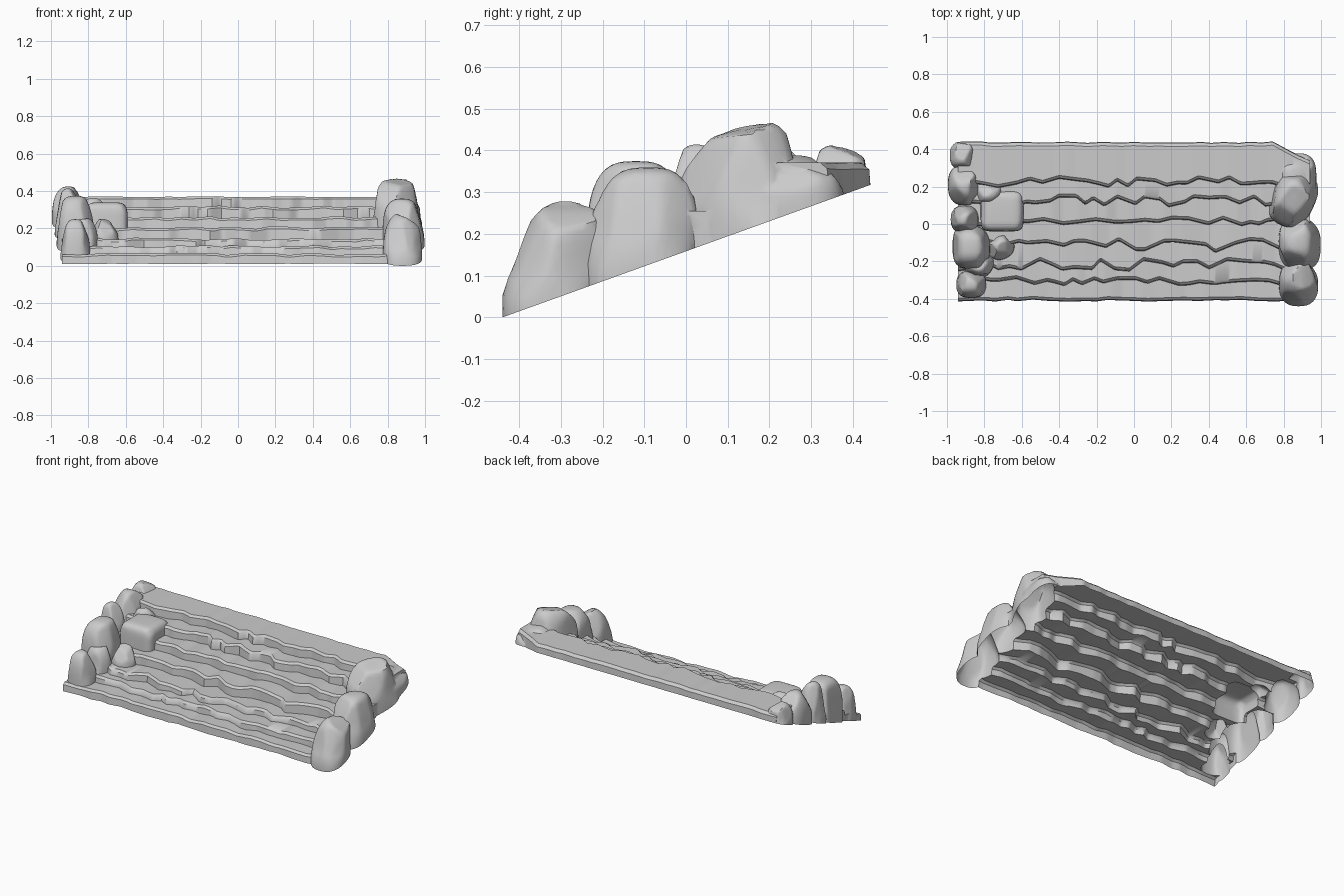
import bpy, bmesh, math, random
from mathutils import Vector, Matrix

if "Cube" in bpy.data.objects:
    bpy.data.objects.remove(bpy.data.objects["Cube"])

random.seed(7)
SLOPE, BASE = 0.36, 0.154            # sloping open underside: z = BASE + SLOPE * y


def make_object(name, bm):
    bmesh.ops.recalc_face_normals(bm, faces=bm.faces)
    mesh = bpy.data.meshes.new(name)
    bm.to_mesh(mesh)
    bm.free()
    ob = bpy.data.objects.new(name, mesh)
    bpy.context.collection.objects.link(ob)
    return ob


def ragged(amount, lo=0.04, hi=0.11):
    """Random zigzag along x, returned as a function."""
    knots = [(-1.1, 0.0)]
    while knots[-1][0] < 1.1:
        knots.append((knots[-1][0] + random.uniform(lo, hi), random.uniform(-amount, amount)))

    def f(x):
        for (a, u), (b, v) in zip(knots, knots[1:]):
            if a <= x <= b:
                return u + (v - u) * (x - a) / (b - a)
        return 0.0
    return f


# Stair flight: one profile swept along x with ragged stone edges
STEPS = [(-0.41, 0.06, 0.006), (-0.315, 0.10, 0.022), (-0.225, 0.14, 0.03), (-0.12, 0.20, 0.035),
         (0.005, 0.255, 0.022), (0.115, 0.312, 0.028), (0.215, 0.365, 0.028)]


def stairs():
    edges = [ragged(j) for _, _, j in STEPS]
    levels = [ragged(0.007) for _ in STEPS[:-1]] + [ragged(0.002)]
    back = ragged(0.005)
    bm = bmesh.new()
    rings = []
    n = 150
    for i in range(n + 1):
        x = -0.94 + 1.88 * i / n
        yb = 0.438 + back(x) - max(0, x - 0.74) * 0.5
        pts = [(-0.41 + edges[0](x), -0.25)]
        z_low = 0.0
        for k, (y, z, _) in enumerate(STEPS):
            y += edges[k](x)
            z += levels[k](x)
            pts += [(y, z_low), (y + 0.004, z - 0.012), (y + 0.018, z)]
            z_low = z
        pts += [(yb - 0.02, z_low), (yb - 0.003, z_low - 0.015), (yb + 0.004, 0.25), (yb, -0.25)]
        rings.append([bm.verts.new((x, y, z)) for y, z in pts])
    for a, b in zip(rings, rings[1:]):
        for k in range(len(a)):
            m = (k + 1) % len(a)
            bm.faces.new((a[k], a[m], b[m], b[k]))
    bm.faces.new(rings[0])
    bm.faces.new(rings[-1])
    return make_object("stone_stairs", bm)


def rock(name, x0, x1, y0, y1, top, box=0.8, rot=0, lean=(0, 0), chop=0.84):
    """Chiselled dome on upright walls that run below the underside."""
    bm = bmesh.new()
    bmesh.ops.create_icosphere(bm, subdivisions=4, radius=1)
    cx, cy = (x0 + x1) / 2, (y0 + y1) / 2
    zc = BASE + SLOPE * cy + 0.01
    cuts = [Vector((random.uniform(-1, 1), random.uniform(-1, 1), random.uniform(0.1, 0.9))).normalized()
            for _ in range(7)]
    turn = Matrix.Rotation(math.radians(rot), 3, 'Z')
    for vert in bm.verts:
        v = vert.co.copy()
        if v.z >= 0:
            for d in cuts:
                v -= d * max(0, v.dot(d) - chop) * min(1, v.z * 5)
            v = Vector([math.copysign(abs(c) ** box, c) for c in v])
            z = v.z * (top - zc)
        else:
            h = max(math.hypot(v.x, v.y), 1e-4)
            z = v.z * 0.35
            v.x, v.y = [math.copysign(abs(c) ** box, c) * h ** (-0.6 * box) for c in (v.x, v.y)]
        up = max(0, z / (top - zc))
        p = turn @ Vector((v.x * (x1 - x0) / 2, v.y * (y1 - y0) / 2, 0))
        vert.co = (cx + p.x + lean[0] * up, cy + p.y + lean[1] * up, zc + z)
    return make_object(name, bm)


flight = stairs()

# Boulders lining both ends
rocks = [
    rock("left_back_rock", -0.985, -0.85, 0.29, 0.445, 0.41),
    rock("left_upper_rock", -0.995, -0.82, 0.10, 0.32, 0.42),
    rock("left_inner_rock", -0.86, -0.70, 0.10, 0.235, 0.36),
    rock("left_middle_rock", -0.98, -0.83, -0.05, 0.10, 0.41),
    rock("left_large_rock", -0.97, -0.77, -0.24, 0.0, 0.37, 0.65),
    rock("left_square_block", -0.82, -0.59, -0.04, 0.18, 0.335, 0.35, 0, (0, 0), 0.95),
    rock("left_wedge_rock", -0.79, -0.64, -0.19, -0.05, 0.25, 0.9, 25),
    rock("left_lower_rock", -0.92, -0.75, -0.28, -0.13, 0.26, 0.8, -30),
    rock("left_front_rock", -0.95, -0.79, -0.395, -0.25, 0.245, 0.75),
    rock("right_front_rock", 0.775, 0.985, -0.44, -0.21, 0.28, 0.8, 0, (0, 0.05)),
    rock("right_middle_rock", 0.775, 0.998, -0.245, 0.025, 0.355, 0.7, 0, (-0.01, 0.02)),
    rock("right_large_rock", 0.73, 0.97, -0.02, 0.30, 0.475, 0.8, -25, (0, 0)),
    rock("right_back_rock", 0.76, 0.975, 0.12, 0.38, 0.385, 0.7),
]

# Merge into one skin
bpy.context.view_layer.objects.active = flight
for r in rocks:
    mod = flight.modifiers.new("merge", 'BOOLEAN')
    mod.operation, mod.solver, mod.object = 'UNION', 'EXACT', r
    bpy.ops.object.modifier_apply(modifier=mod.name)
    bpy.data.objects.remove(r)

# Slice along the slope, leaving the hollow underside open
bm = bmesh.new()
bm.from_mesh(flight.data)
bmesh.ops.bisect_plane(bm, geom=bm.verts[:] + bm.edges[:] + bm.faces[:],
                       plane_co=(0, 0, BASE), plane_no=(0, -SLOPE, 1), clear_inner=True)
low = min(v.co.z for v in bm.verts)
bmesh.ops.translate(bm, verts=bm.verts, vec=(0, 0, -low))
bm.to_mesh(flight.data)
bm.free()

flight.select_set(True)
bpy.ops.object.shade_smooth_by_angle(angle=math.radians(40))
